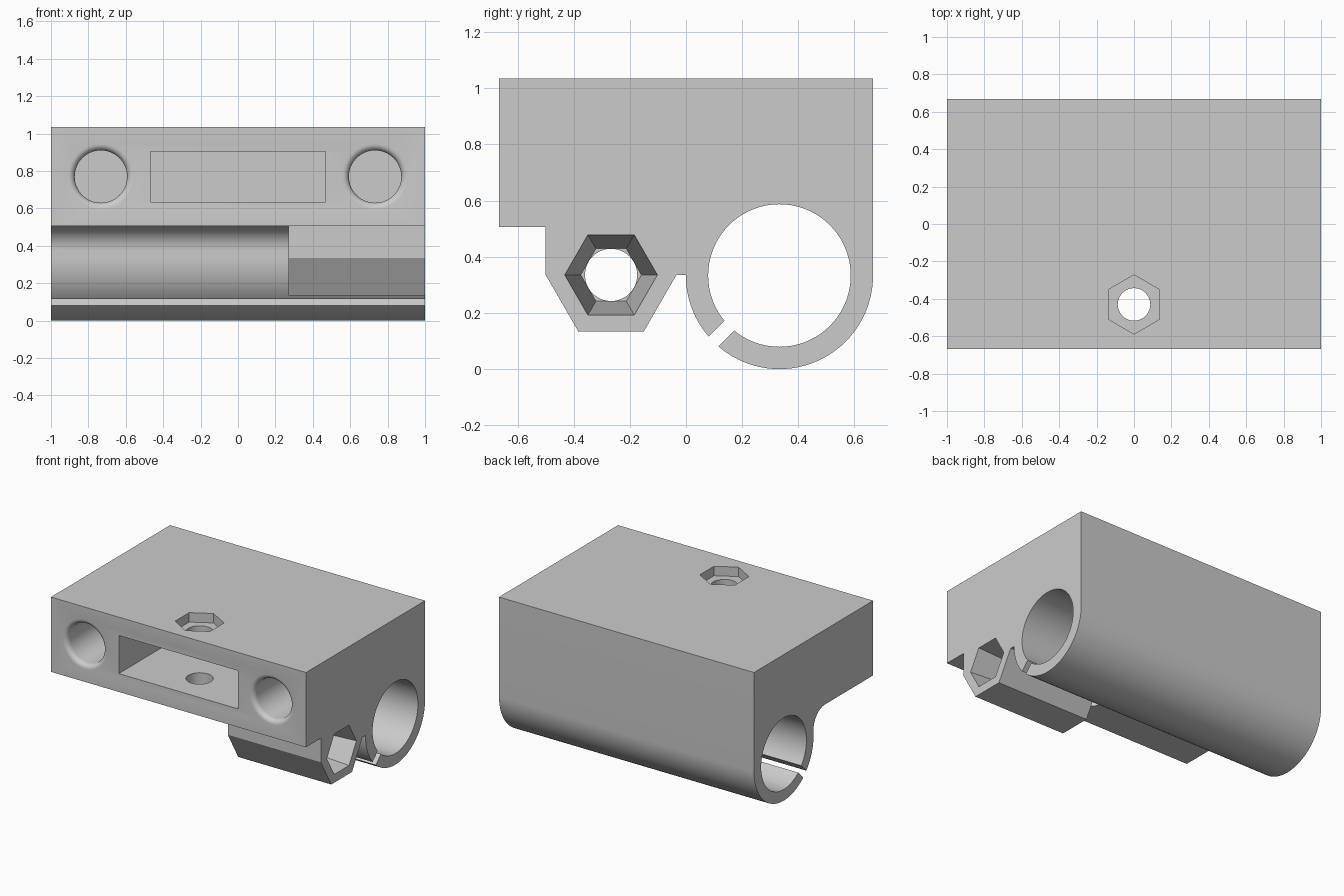
import bpy, bmesh, math
from math import cos, sin, pi
from mathutils import Vector, Matrix

if "Cube" in bpy.data.objects:
    bpy.data.objects.remove(bpy.data.objects["Cube"])

grey = bpy.data.materials.new("light grey plastic")
grey.use_nodes = True
COLOUR = (0.6, 0.6, 0.6, 1)
grey.diffuse_color = COLOUR
grey.node_tree.nodes["Principled BSDF"].inputs["Base Color"].default_value = COLOUR


def finish(name, bm):
    bmesh.ops.recalc_face_normals(bm, faces=bm.faces)
    mesh = bpy.data.meshes.new(name)
    bm.to_mesh(mesh)
    bm.free()
    mesh.materials.append(grey)
    obj = bpy.data.objects.new(name, mesh)
    bpy.context.collection.objects.link(obj)
    return obj


def extrude_x(name, profile, x0, x1):
    """Extrude a (y, z) outline along x."""
    bm = bmesh.new()
    face = bm.faces.new([bm.verts.new((x0, y, z)) for y, z in profile])
    ext = bmesh.ops.extrude_face_region(bm, geom=[face])
    verts = [g for g in ext["geom"] if isinstance(g, bmesh.types.BMVert)]
    bmesh.ops.translate(bm, verts=verts, vec=(x1 - x0, 0, 0))
    return finish(name, bm)


def loft(name, axis, centre, rings, sides=64):
    """Stack regular polygons (position, radius) along an axis."""
    bm = bmesh.new()
    loops = []
    for pos, r in rings:
        loop = []
        for i in range(sides):
            c, s = r * cos(2 * pi * i / sides), r * sin(2 * pi * i / sides)
            p = {"x": (pos, c, s), "y": (c, pos, s), "z": (s, c, pos)}[axis]
            loop.append(bm.verts.new(Vector(p) + Vector(centre)))
        loops.append(loop)
    for a, b in zip(loops, loops[1:]):
        for i in range(sides):
            j = (i + 1) % sides
            bm.faces.new((a[i], a[j], b[j], b[i]))
    bm.faces.new(loops[0])
    bm.faces.new(loops[-1])
    return finish(name, bm)


def box(name, size, centre, turn=0):
    bm = bmesh.new()
    bmesh.ops.create_cube(bm, size=1, matrix=Matrix.Translation(centre)
                          @ Matrix.Rotation(turn, 4, "X") @ Matrix.Diagonal((*size, 1)))
    return finish(name, bm)


def combine(target, tool, operation="DIFFERENCE"):
    mod = target.modifiers.new("bool", "BOOLEAN")
    mod.operation, mod.object, mod.solver = operation, tool, "EXACT"
    bpy.context.view_layer.objects.active = target
    bpy.ops.object.modifier_apply(modifier=mod.name)
    bpy.data.objects.remove(tool)


def arc(cy, cz, r, a0, a1, n):
    return [(cy + r * cos(a0 + (a1 - a0) * i / n), cz + r * sin(a0 + (a1 - a0) * i / n))
            for i in range(n + 1)]


# Main body: block, fillet and round bearing holder in one outline
HALF, TOP, UNDER, C = 0.667, 1.035, 0.505, 0.333
FILLET = 0.13
outline = [(HALF, TOP), (-HALF, TOP), (-HALF, UNDER)]
outline += arc(-FILLET, UNDER - FILLET, FILLET, pi / 2, 0, 14)
outline += arc(C, C, 0.3335, pi, 2 * pi, 48)
body = extrude_x("carriage_body", outline, -1, 1)

# Hexagonal nut housing below the front
HEX_Y, HEX_Z = -0.267, 0.335
housing = [(-0.5, 0.56)] + arc(HEX_Y, HEX_Z, 0.233, pi, 2 * pi, 3)
housing += [(0.03, HEX_Z), (0.03, 0.56)]
combine(body, extrude_x("nut_housing", housing, 0.27, 1), "UNION")

# Bearing bore and its clamping slit
combine(body, loft("bearing_bore", "x", (0, C, C), [(-1.1, 0.254), (1.1, 0.254)], 72))
d = 0.3 / math.sqrt(2)
combine(body, box("clamp_slit", (2.2, 0.2, 0.05), (0, C - d, C - d), pi / 4))

# Tapered nut trap with round outlet
combine(body, loft("nut_trap", "x", (0, HEX_Y, HEX_Z), [(0.4, 0.108), (1, 0.165), (1.05, 0.17)], 6))
combine(body, loft("nut_outlet", "x", (0, HEX_Y, HEX_Z), [(0.2, 0.093), (0.5, 0.093)], 48))

# Blind rod holes with rounded mouths
ROD, LIP = 0.14, 0.035
mouth = [(-HALF + LIP - LIP * sin(a), ROD + LIP - LIP * cos(a))
         for a in (pi / 2 * i / 6 for i in range(6, -1, -1))]
for side in (-1, 1):
    combine(body, loft("rod_hole", "y", (side * 0.733, 0, 0.77),
                       [(-0.75, ROD + LIP)] + mouth + [(0.5, ROD)]))

# Front belt pocket
combine(body, box("belt_pocket", (0.935, 1.2, 0.27), (0, -0.1, 0.77)))

# Vertical screw hole with hexagonal recess on top
combine(body, loft("screw_hole", "z", (0, -0.43, 0), [(0.4, 0.087), (1.1, 0.087)], 48))
combine(body, loft("top_nut_recess", "z", (0, -0.43, 0), [(TOP - 0.067, 0.158), (1.1, 0.158)], 6))

bpy.ops.object.select_all(action="DESELECT")
body.select_set(True)
bpy.context.view_layer.objects.active = body
bpy.ops.object.shade_smooth_by_angle(angle=math.radians(28))
